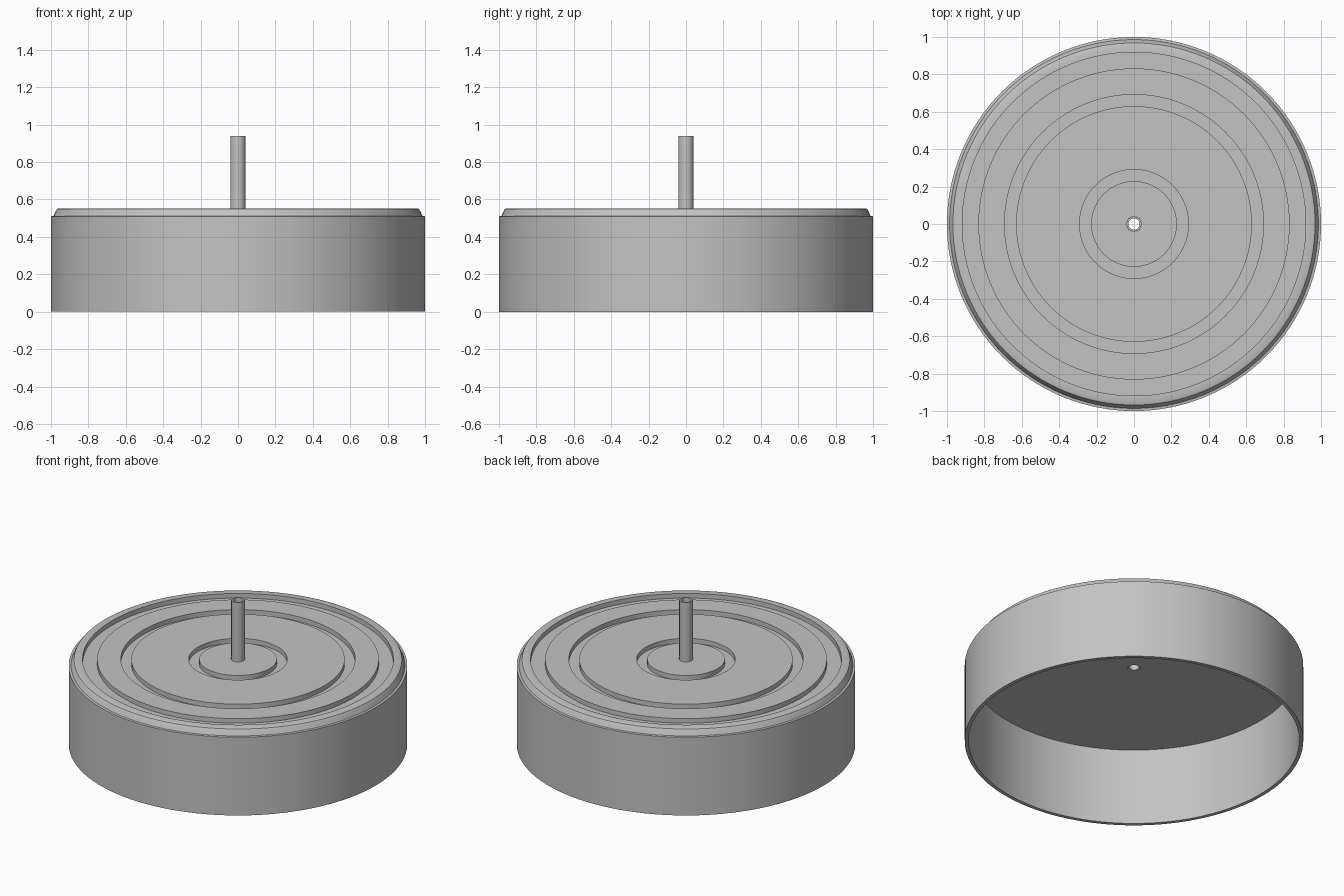
import bpy, bmesh, math

cube = bpy.data.objects.get("Cube")
if cube:
    bpy.data.objects.remove(cube, do_unlink=True)

grey = bpy.data.materials.new("plain grey")
grey.use_nodes = True
colour = (0.55, 0.55, 0.55, 1)
grey.diffuse_color = colour
grey.node_tree.nodes["Principled BSDF"].inputs["Base Color"].default_value = colour


def lathe(name, profile, sides):
    """Spin a closed (radius, height) outline about the z axis."""
    bm = bmesh.new()
    rings = []
    for i in range(sides):
        a = 2 * math.pi * i / sides
        rings.append([bm.verts.new((r * math.cos(a), r * math.sin(a), z)) for r, z in profile])
    n = len(profile)
    for i in range(sides):
        here, after = rings[i], rings[(i + 1) % sides]
        for j in range(n):
            k = (j + 1) % n
            bm.faces.new((here[j], after[j], after[k], here[k]))
    bmesh.ops.recalc_face_normals(bm, faces=bm.faces)
    mesh = bpy.data.meshes.new(name)
    bm.to_mesh(mesh)
    bm.free()
    mesh.materials.append(grey)
    obj = bpy.data.objects.new(name, mesh)
    bpy.context.collection.objects.link(obj)
    bpy.ops.object.select_all(action="DESELECT")
    obj.select_set(True)
    bpy.context.view_layer.objects.active = obj
    bpy.ops.object.shade_smooth_by_angle(angle=math.radians(35))
    return obj


top, ceiling, groove_floor = 0.553, 0.5, 0.523
bore, tube_radius = 0.03, 0.04

# Hollow drum: inner wall, bottom rim, outer wall and rounded shoulder
drum = [(tube_radius, ceiling), (0.977, ceiling), (0.977, 0), (1, 0), (1, 0.51),
        (0.986, 0.512), (0.976, 0.535), (0.968, 0.549), (0.958, top)]

# Ring grooves cut into the top, from the outside in
for outer, inner in ((0.918, 0.832), (0.692, 0.63), (0.291, 0.229)):
    drum += [(outer, top), (outer, groove_floor), (inner, groove_floor), (inner, top)]
drum.append((tube_radius, top))
lathe("grooved_drum", drum, 128)

# Open centre tube
lathe("centre_tube", [(bore, ceiling), (tube_radius, ceiling),
                      (tube_radius, 0.94), (bore, 0.94)], 32)
